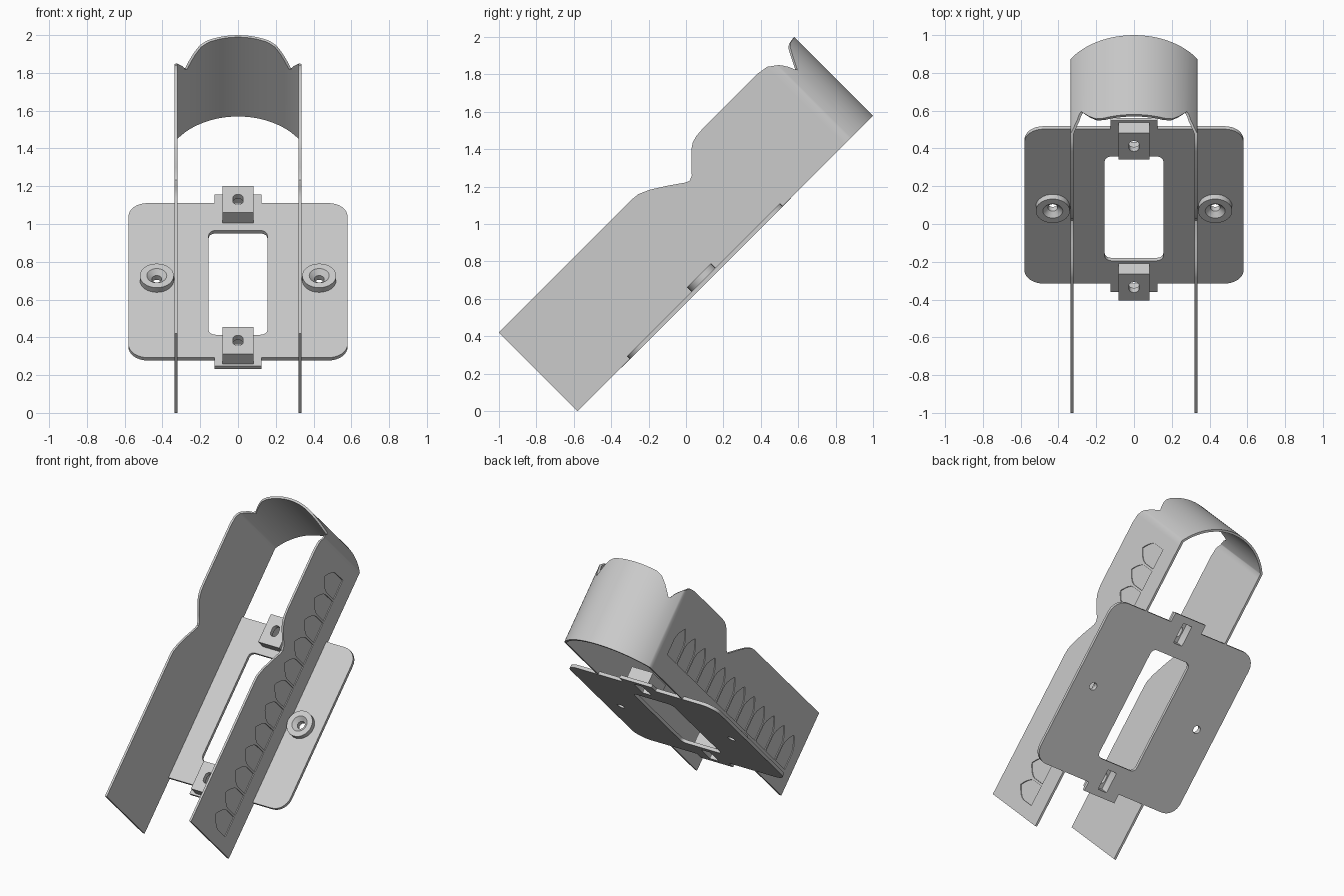
import bpy, bmesh
from math import sin, cos, pi, sqrt, asin, radians
from mathutils import Matrix

# Parts are built flat (x across, y along the length, z off the plate), then tilted.
TILT = Matrix.Translation((0, -0.58, 0)) @ Matrix.Rotation(radians(45), 4, 'X')
MID = 0.9725          # centre of the plate along the length
PLATE_TOP = 0.02

if "Cube" in bpy.data.objects:
    bpy.data.objects.remove(bpy.data.objects["Cube"], do_unlink=True)

grey = bpy.data.materials.new("light_grey")
grey.use_nodes = True
grey.diffuse_color = (0.6, 0.6, 0.6, 1)
grey.node_tree.nodes["Principled BSDF"].inputs["Base Color"].default_value = (0.6, 0.6, 0.6, 1)


def make(name, bm):
    bmesh.ops.recalc_face_normals(bm, faces=bm.faces)
    mesh = bpy.data.meshes.new(name)
    bm.to_mesh(mesh)
    bm.free()
    mesh.materials.append(grey)
    obj = bpy.data.objects.new(name, mesh)
    bpy.context.collection.objects.link(obj)
    return obj


def add_prism(bm, outline, low, high, to_xyz=lambda a, b, h: (a, b, h)):
    rings = [[bm.verts.new(to_xyz(a, b, h)) for a, b in outline] for h in (low, high)]
    faces = [bm.faces.new(r) for r in rings]
    n = len(outline)
    for i in range(n):
        j = (i + 1) % n
        faces.append(bm.faces.new((rings[0][i], rings[0][j], rings[1][j], rings[1][i])))
    bmesh.ops.recalc_face_normals(bm, faces=faces)


def prism(name, outline, low, high):
    bm = bmesh.new()
    add_prism(bm, outline, low, high)
    return make(name, bm)


def select(obj):
    bpy.ops.object.select_all(action='DESELECT')
    obj.select_set(True)
    bpy.context.view_layer.objects.active = obj


def cut(obj, cutter):
    cutter.hide_render = True
    mod = obj.modifiers.new("cut", 'BOOLEAN')
    mod.operation = 'DIFFERENCE'
    mod.solver = 'EXACT'
    mod.object = cutter
    select(obj)
    bpy.ops.object.modifier_apply(modifier=mod.name)
    bpy.data.objects.remove(cutter, do_unlink=True)


def finish(obj, angle=30):
    select(obj)
    bpy.ops.object.shade_smooth_by_angle(angle=radians(angle))
    obj.matrix_world = TILT


def rounded(cx, cy, hx, hy, r, tab=None, steps=8):
    """Rounded rectangle; tab = (half width, reach) adds a tongue at both ends."""
    pts = []
    for k, (sx, sy) in enumerate(((1, 1), (-1, 1), (-1, -1), (1, -1))):
        for i in range(steps + 1):
            a = pi / 2 * (k + i / steps)
            pts.append((cx + sx * (hx - r) + r * cos(a), cy + sy * (hy - r) + r * sin(a)))
        if tab and k in (0, 2):
            w, reach = tab
            for px, py in ((w, hy), (w, hy + reach), (-w, hy + reach), (-w, hy)):
                pts.append((cx + sx * px, cy + sy * py))
    return pts


def circle(cx, cy, r, n=32):
    return [(cx + r * cos(2 * pi * i / n), cy + r * sin(2 * pi * i / n)) for i in range(n)]


# Cover: two side walls joined by a bowed end, with a dipping top edge
HALF, THICK, RADIUS, END = 0.335, 0.015, 0.405, 2.234
RIM = [(0, .594), (1.01, .594), (1.05, .59), (1.107, .565), (1.19, .513), (1.273, .455),
       (1.295, .447), (1.322, .458), (1.35, .488), (1.418, .558), (1.45, .579),
       (1.485, .59), (1.534, .594), (1.959, .594), (2.019, .584), (2.072, .545),
       (2.1, .502), (2.118, .453), (2.157, .53), (2.18, .572), (2.2, .588), (2.234, .594)]


def rim(u):
    for (a, p), (b, q) in zip(RIM, RIM[1:]):
        if u <= b:
            return p + (q - p) * (u - a) / (b - a)
    return RIM[-1][1]


centre = END - RADIUS
sweep = asin(HALF / RADIUS)
corner = centre + RADIUS * cos(sweep)
stations = [(HALF, u, HALF - THICK, u) for u, _ in RIM if u < corner - 0.02]
stations.append((HALF, corner, HALF - THICK, corner - 0.005))
for i in range(1, 29):
    a = sweep * (1 - i / 28)
    stations.append((RADIUS * sin(a), centre + RADIUS * cos(a),
                     (RADIUS - THICK) * sin(a), centre + (RADIUS - THICK) * cos(a)))
stations += [(-x, u, -xi, ui) for x, u, xi, ui in reversed(stations[:-1])]

bm = bmesh.new()
loops = []
for x, u, xi, ui in stations:
    h = rim(u)
    loops.append([bm.verts.new(p) for p in ((x, u, 0), (x, u, h), (xi, ui, h), (xi, ui, 0))])
for a, b in zip(loops, loops[1:]):
    for k in range(4):
        m = (k + 1) % 4
        bm.faces.new((a[k], a[m], b[m], b[k]))
bm.faces.new(loops[0])
bm.faces.new(loops[-1])
cover = make("cover", bm)

# Row of pointed arches sunk into the outside of both walls
bm = bmesh.new()
for i in range(12):
    u = 0.161 + 0.155 * i
    side = [(0.07 * (1 - t ** 1.8), 0.255 + 0.108 * t) for t in (0, .2, .4, .6, .8, .92)]
    arch = [(u - 0.07, 0.146), (u + 0.07, 0.146)]
    arch += [(u + dx, v) for dx, v in side] + [(u, 0.363)]
    arch += [(u - dx, v) for dx, v in reversed(side)]
    for s in (1, -1):
        add_prism(bm, arch, HALF - 0.006, HALF + 0.02, lambda a, b, h, s=s: (s * h, a, b))
cut(cover, make("arch_cutter", bm))
finish(cover, 40)

# Mounting plate with end tongues, window, screw holes and clip pockets
plate = prism("mounting_plate", rounded(0, MID, 0.58, 0.578, 0.1, (0.125, 0.063)),
              -0.002, PLATE_TOP)
bm = bmesh.new()
add_prism(bm, rounded(0, 0.955, 0.155, 0.39, 0.035), -0.1, 0.1)
for s in (1, -1):
    add_prism(bm, circle(s * 0.43, MID, 0.026), -0.1, 0.1)
    add_prism(bm, rounded(0, MID + s * 0.528, 0.035, 0.07, 0.005, steps=2), -0.1, 0.1)
cut(plate, make("plate_cutter", bm))
finish(plate)

for s, end in ((1, "upper"), (-1, "lower")):
    # Clip block with a slot on top opening into a wider pocket below
    u = MID + s * 0.528
    clip = prism(end + "_clip", [(-.082, u - .1), (.082, u - .1), (.082, u + .1), (-.082, u + .1)],
                 PLATE_TOP, 0.098)
    cut(clip, prism("pocket_cutter", rounded(0, u, 0.035, 0.07, 0.005, steps=2), -0.1, 0.065))
    cut(clip, prism("slot_cutter", rounded(0, u, 0.027, 0.038, 0.026), 0.03, 0.2))
    finish(clip)

for s, hand in ((1, "left"), (-1, "right")):
    # Countersunk screw boss, turned from a ring profile
    profile = [(.026, PLATE_TOP), (.09, PLATE_TOP), (.09, .055), (.053, .055), (.026, .03)]
    bm = bmesh.new()
    rings = [[bm.verts.new((x, y, h)) for x, y in circle(s * 0.43, MID, r)] for r, h in profile]
    for a, b in zip(rings, rings[1:] + rings[:1]):
        for i in range(len(a)):
            j = (i + 1) % len(a)
            bm.faces.new((a[i], a[j], b[j], b[i]))
    finish(make(hand + "_screw_boss", bm))
